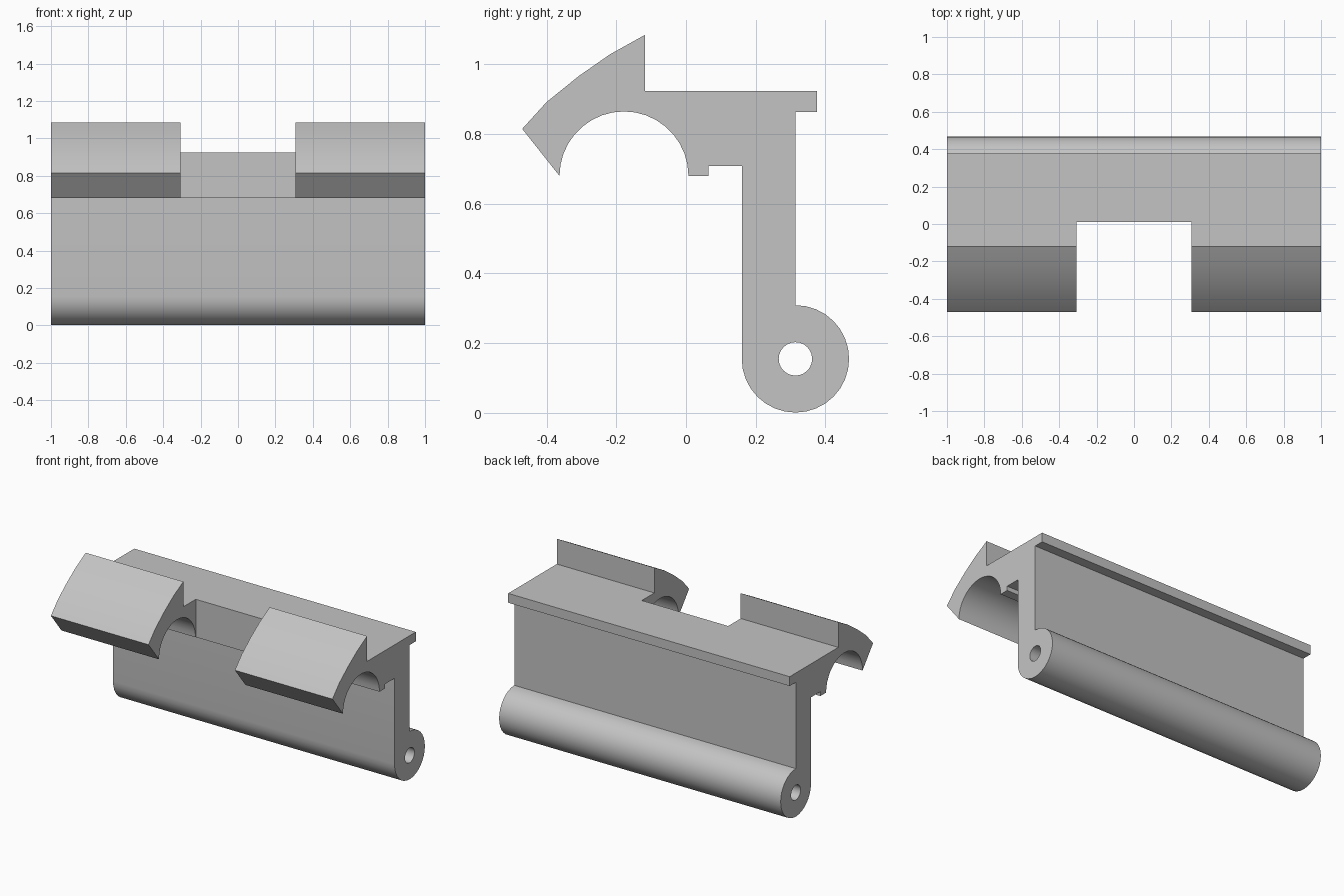
import bpy, bmesh
from math import sin, cos, pi, radians
from mathutils import Matrix

if "Cube" in bpy.data.objects:
    bpy.data.objects.remove(bpy.data.objects["Cube"], do_unlink=True)

grey = bpy.data.materials.new("plain grey")
grey.use_nodes = True
grey.diffuse_color = (0.55, 0.55, 0.55, 1)
grey.node_tree.nodes["Principled BSDF"].inputs["Base Color"].default_value = (0.55, 0.55, 0.55, 1)


def arc(cy, cz, r, start, end, steps):
    """Points on a circular arc in the y-z plane, angles in degrees."""
    angles = [radians(start + (end - start) * i / steps) for i in range(steps + 1)]
    return [(cy + r * cos(a), cz + r * sin(a)) for a in angles]


def extrude_profile(name, points, half_width):
    """Solid made by sweeping a y-z outline along x, centred on x = 0."""
    bm = bmesh.new()
    face = bm.faces.new([bm.verts.new((-half_width, y, z)) for y, z in points])
    swept = bmesh.ops.extrude_face_region(bm, geom=[face])["geom"]
    verts = [v for v in swept if isinstance(v, bmesh.types.BMVert)]
    bmesh.ops.translate(bm, verts=verts, vec=(2 * half_width, 0, 0))
    bmesh.ops.recalc_face_normals(bm, faces=bm.faces)
    mesh = bpy.data.meshes.new(name)
    bm.to_mesh(mesh)
    bm.free()
    mesh.materials.append(grey)
    obj = bpy.data.objects.new(name, mesh)
    bpy.context.collection.objects.link(obj)
    return obj


def cut(target, cutter):
    cutter.hide_render = True
    bpy.context.view_layer.objects.active = target
    mod = target.modifiers.new("cut", "BOOLEAN")
    mod.operation = "DIFFERENCE"
    mod.solver = "EXACT"
    mod.object = cutter
    bpy.ops.object.modifier_apply(modifier=mod.name)
    bpy.data.objects.remove(cutter, do_unlink=True)


pin_y, pin_z, barrel_r = 0.314, 0.155, 0.154

# Outline: curved hook, saddle, step, web, hinge barrel and top ledge
outline = [(-0.117, 1.085), (-0.218, 1.029), (-0.307, 0.967), (-0.4, 0.892), (-0.47, 0.815)]
outline += arc(-0.178, 0.68, 0.185, 180, 0, 18)
outline += [(0.065, 0.68), (0.065, 0.708), (0.16, 0.708)]
outline += arc(pin_y, pin_z, barrel_r, 180, 450, 24)
outline += [(pin_y, 0.863), (0.376, 0.863), (0.376, 0.923), (-0.117, 0.923)]
bracket = extrude_profile("hinged_bracket", outline, 1.0)

# Pin hole along the barrel
cut(bracket, extrude_profile("pin_hole_cutter", arc(pin_y, pin_z, 0.048, 0, 345, 23), 1.2))

# Notch that splits the front into two hooks
notch = [(-0.7, 0.5), (0.01, 0.5), (0.01, 1.3), (-0.7, 1.3)]
cut(bracket, extrude_profile("notch_cutter", notch, 0.307))

# Smooth curves, crisp edges
bpy.ops.object.select_all(action="DESELECT")
bracket.select_set(True)
bpy.context.view_layer.objects.active = bracket
bpy.ops.object.shade_smooth_by_angle(angle=radians(30))
